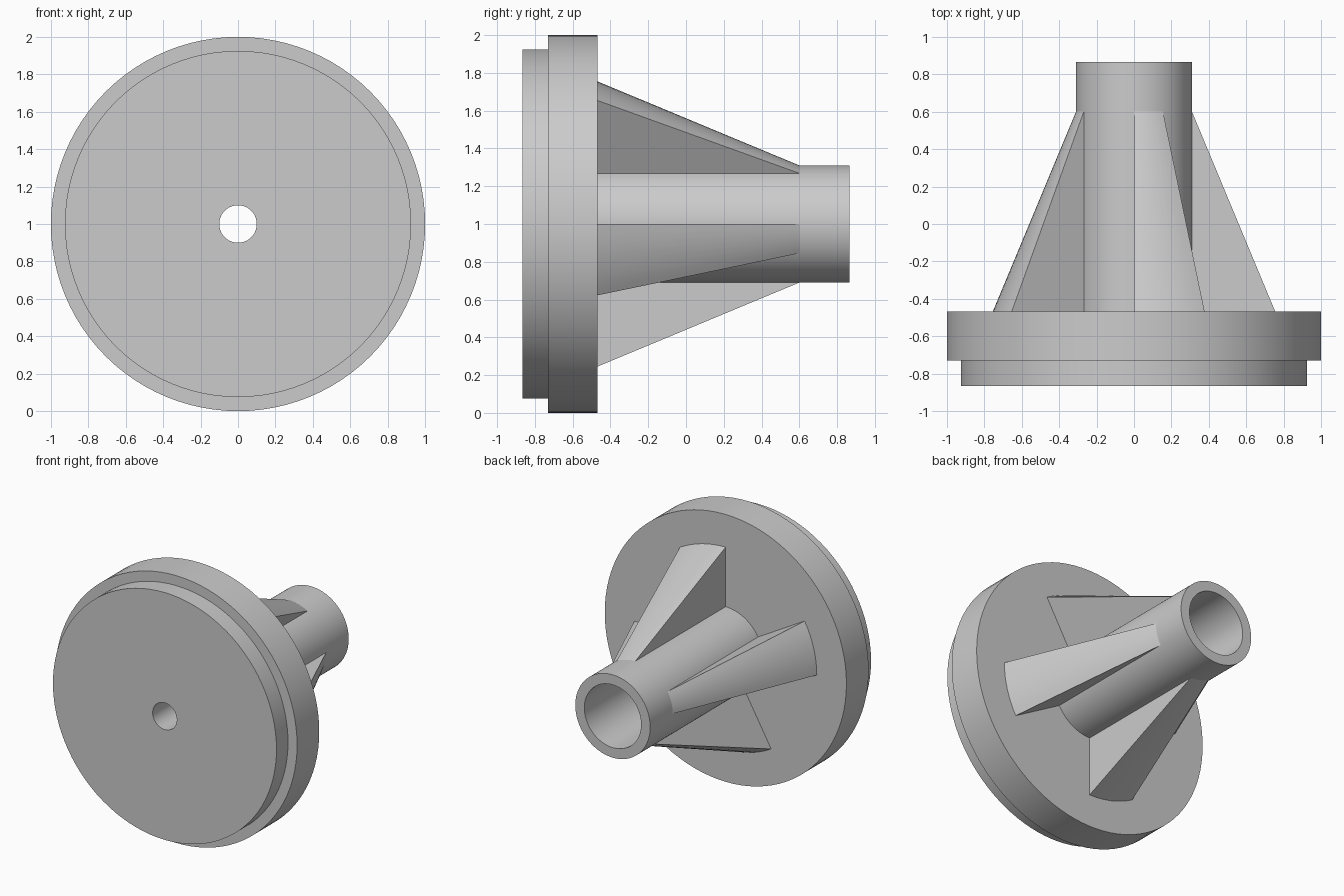
import bpy, bmesh, math
from mathutils import Matrix, Vector

if "Cube" in bpy.data.objects:
    bpy.data.objects.remove(bpy.data.objects["Cube"])

grey = bpy.data.materials.new("plain grey")
grey.use_nodes = True
colour = (0.6, 0.6, 0.6, 1)
grey.diffuse_color = colour
grey.node_tree.nodes["Principled BSDF"].inputs["Base Color"].default_value = colour

CENTRE = Vector((0, 0, 1))
AXIS = Vector((0, 1, 0))


def revolve(name, profile, start, sweep, steps):
    """Turn a closed (radius, y) profile about the horizontal axis."""
    bm = bmesh.new()
    verts = [bm.verts.new((0, y, 1 + r)) for r, y in profile]
    edges = [bm.edges.new((verts[i - 1], v)) for i, v in enumerate(verts)]
    full = sweep == 360
    bmesh.ops.rotate(bm, verts=verts, cent=CENTRE,
                     matrix=Matrix.Rotation(math.radians(start), 3, 'Y'))
    bmesh.ops.spin(bm, geom=verts + edges, cent=CENTRE, axis=AXIS,
                   angle=math.radians(sweep), steps=steps, use_merge=full)
    if full:
        bmesh.ops.remove_doubles(bm, verts=bm.verts, dist=0.0001)
    else:
        bmesh.ops.holes_fill(bm, edges=bm.edges, sides=len(profile))
    bmesh.ops.recalc_face_normals(bm, faces=bm.faces)
    mesh = bpy.data.meshes.new(name)
    bm.to_mesh(mesh)
    bm.free()
    mesh.materials.append(grey)
    obj = bpy.data.objects.new(name, mesh)
    bpy.context.collection.objects.link(obj)
    bpy.ops.object.select_all(action='DESELECT')
    obj.select_set(True)
    bpy.context.view_layer.objects.active = obj
    bpy.ops.object.shade_smooth_by_angle(angle=math.radians(25))
    return obj


# Stepped flange with a small centre hole and a wide-bored tube behind it
revolve("flange_and_tube", [
    (0.1, -0.866), (0.925, -0.866), (0.925, -0.73), (1, -0.73), (1, -0.468),
    (0.31, -0.468), (0.31, 0.866), (0.235, 0.866), (0.235, -0.468), (0.1, -0.468),
], 0, 360, 96)

# Four tapering wedge ribs, sunk a little into the flange and tube wall
for i, side in enumerate(("top", "left", "bottom", "right")):
    revolve(side + "_rib", [
        (0.27, -0.5), (0.768, -0.5), (0.3, 0.624), (0.27, 0.624),
    ], 90 * i, 30, 8)
